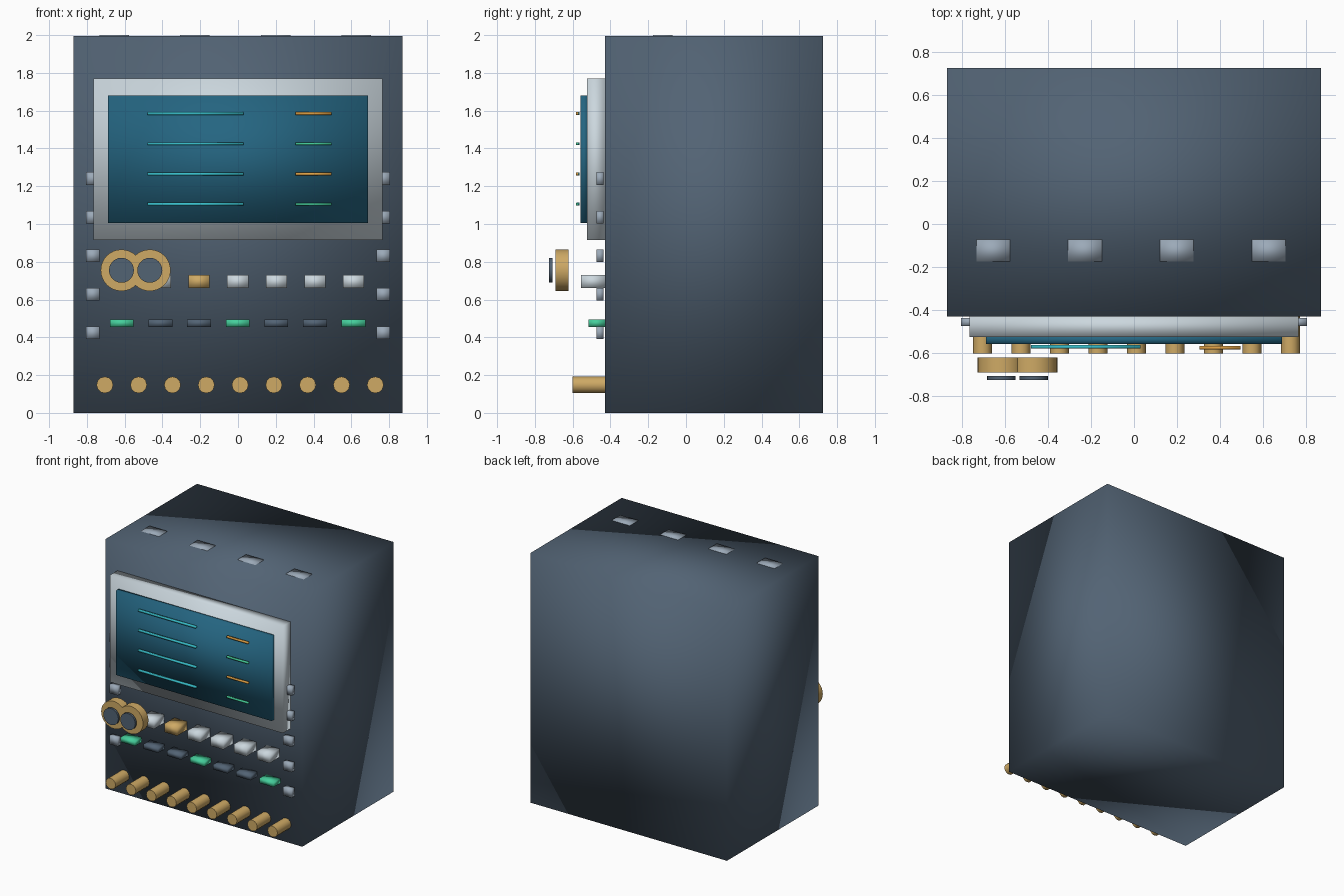
import bpy
from math import radians

if "Cube" in bpy.data.objects:
    bpy.data.objects.remove(bpy.data.objects["Cube"])


def material(name, r, g, b):
    m = bpy.data.materials.new(name)
    m.use_nodes = True
    m.diffuse_color = (r, g, b, 1)
    m.node_tree.nodes["Principled BSDF"].inputs["Base Color"].default_value = (r, g, b, 1)
    return m


slate = material("slate", 0.085, 0.125, 0.175)
silver = material("silver", 0.60, 0.68, 0.73)
steel = material("steel", 0.33, 0.40, 0.48)
glass = material("screen_blue", 0.018, 0.13, 0.22)
brass = material("brass", 0.62, 0.40, 0.13)
cyan = material("cyan", 0.04, 0.52, 0.60)
green = material("green", 0.06, 0.62, 0.33)
orange = material("orange", 0.75, 0.36, 0.06)

FACE = -0.43  # front plane of the cabinet


def finish(name, mat):
    ob = bpy.context.object
    ob.name = name
    ob.data.materials.append(mat)
    bpy.ops.object.shade_smooth()
    return ob


def box(name, mat, x, y, z):
    """Box from (low, high) ranges on each axis."""
    bpy.ops.mesh.primitive_cube_add(size=1, location=[sum(r) / 2 for r in (x, y, z)])
    bpy.context.object.scale = [r[1] - r[0] for r in (x, y, z)]
    bpy.ops.object.transform_apply(location=False, rotation=False)
    return finish(name, mat)


def block(name, mat, x, z, w, h, front, back=FACE):
    """Box standing on the front panel, centred at x, z."""
    return box(name, mat, (x - w / 2, x + w / 2), (front, back), (z - h / 2, z + h / 2))


def disc(name, mat, x, z, radius, front, back, sides):
    bpy.ops.mesh.primitive_cylinder_add(vertices=sides, radius=radius, depth=back - front,
                                        location=(x, (front + back) / 2, z),
                                        rotation=(radians(90), 0, 0))
    ob = finish(name, mat)
    bpy.ops.object.shade_smooth_by_angle(angle=radians(40))
    return ob


# Cabinet and display
box("cabinet", slate, (-0.87, 0.87), (FACE, 0.725), (0, 1.995))
block("bezel", silver, 0, 1.343, 1.53, 0.855, -0.525)
block("screen", glass, 0, 1.343, 1.376, 0.676, -0.558, -0.52)

# Readout lines on the screen
for i in range(4):
    z = 1.585 - 0.16 * i
    block("readout_line", cyan, -0.225, z, 0.51, 0.015, -0.58, -0.563)
    block("status_line", green if i % 2 else orange, 0.4, z, 0.19, 0.014, -0.583, -0.568)

# Button row and indicator row
for i in range(7):
    x = -0.615 + 0.2045 * i
    block("button", brass if i == 2 else silver, x, 0.695, 0.112, 0.068, -0.555)
    block("indicator", slate if i % 3 else green, x, 0.475, 0.126, 0.038, -0.515)

# Connector pegs along the bottom
for i in range(9):
    disc("connector_peg", brass, -0.705 + 0.179 * i, 0.148, 0.044, -0.602, FACE, 12)

# Two dials with dark caps
for x in (-0.617, -0.467):
    disc("dial", brass, x, 0.755, 0.11, -0.69, -0.622, 32)
    disc("dial_cap", slate, x, 0.755, 0.066, -0.725, -0.708, 24)

# Clips down both edges of the panel
for side in (-1, 1):
    for i in range(5):
        block("edge_clip", steel, side * 0.769, 1.24 - 0.204 * i, 0.073, 0.068, -0.475, -0.437)

# Pads on the roof
for i in range(4):
    x = -0.655 + 0.427 * i
    box("roof_pad", steel, (x - 0.078, x + 0.078), (-0.175, -0.072), (1.97, 2.0))
